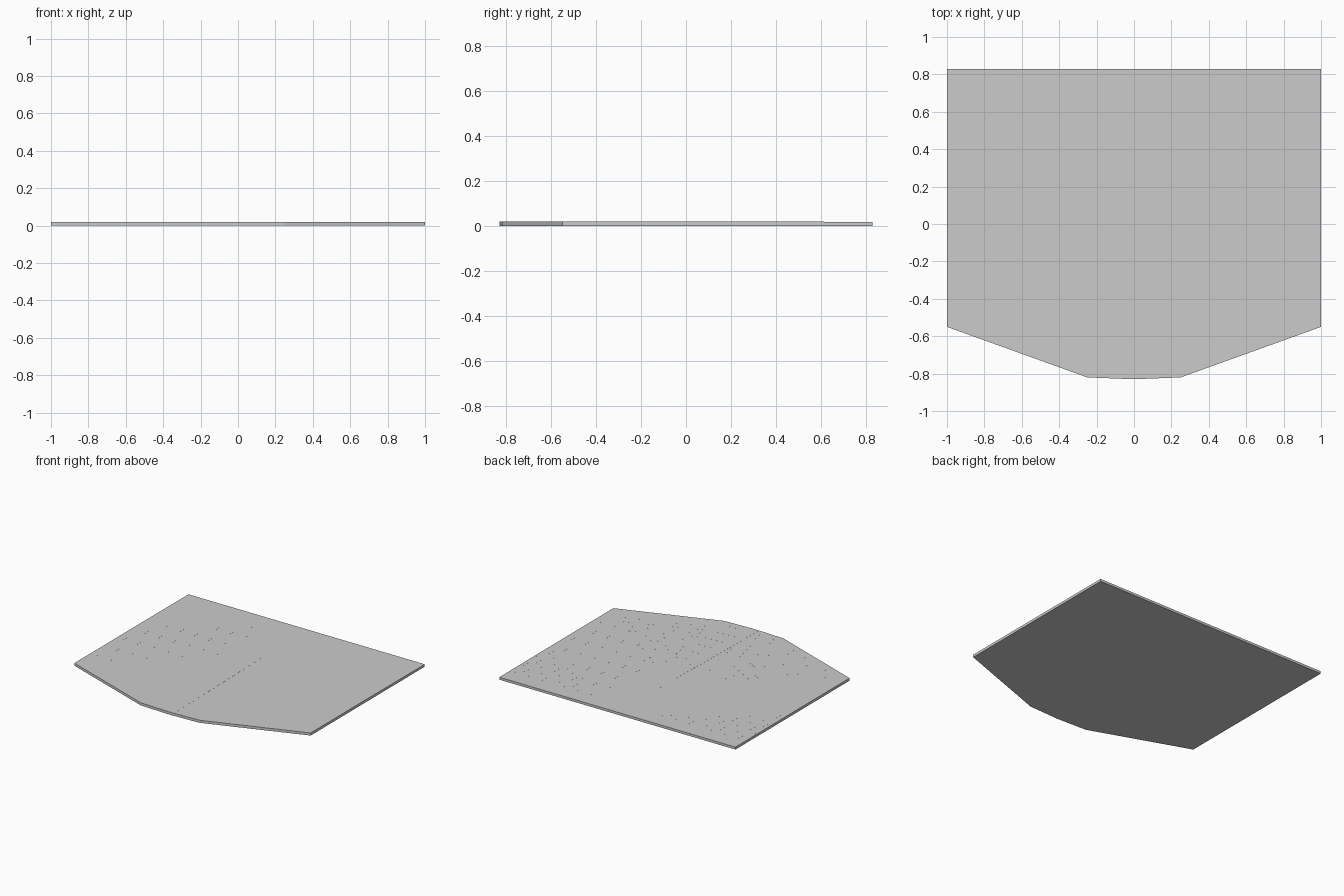
import bpy, bmesh

if "Cube" in bpy.data.objects:
    bpy.data.objects.remove(bpy.data.objects["Cube"])

ROWS = 12          # number of terrace edges
FLOOR_Z = 0.0188   # height of the flat central floor
RIM_Z = 0.0200     # height of the outermost terrace
BACK_Y = 0.83


def lerp(a, b, t):
    return a + (b - a) * t


def row_line(t):
    """Plan of one row: in from each side edge, down, across the chamfered front."""
    x, back = lerp(0.27, 1.0, t), lerp(0.70, 0.19, t)
    bend, w = lerp(0.02, -0.55, t), lerp(0.15, 0.25, t)
    front, mid = lerp(-0.10, -0.82, t), lerp(-0.105, -0.83, t)
    left = [(-1, back), (-x, back), (-x, bend), (-w, front)]
    return left + [(0, mid)] + [(-px, py) for px, py in reversed(left)]


def make_object(name, faces):
    """Weld a list of corner loops into one flat-shaded object."""
    bm = bmesh.new()
    for f in faces:
        pts = [p for i, p in enumerate(f) if p != f[i - 1]]
        if len(pts) > 2:
            bm.faces.new([bm.verts.new(p) for p in pts])
    bmesh.ops.remove_doubles(bm, verts=bm.verts, dist=0.00001)
    bmesh.ops.recalc_face_normals(bm, faces=bm.faces)
    me = bpy.data.meshes.new(name)
    bm.to_mesh(me)
    bm.free()
    ob = bpy.data.objects.new(name, me)
    bpy.context.collection.objects.link(ob)
    return ob


def at(pts, z):
    return [(x, y, z) for x, y in pts]


def wall(a, b, z0, z1):
    return [(*a, z0), (*b, z0), (*b, z1), (*a, z1)]


# Stepped plate: flat floor with back strip, then shallow nested terraces
lines = [row_line(i / ROWS) for i in range(ROWS + 1)]
levels = [lerp(FLOOR_Z, RIM_Z, (i + 1) / ROWS) for i in range(ROWS)]
faces = [at([(1, BACK_Y), (-1, BACK_Y)] + lines[0], FLOOR_Z)]
prev = FLOOR_Z
for inner, outer, z in zip(lines, lines[1:], levels):
    for i in range(len(inner) - 1):
        faces.append(at([inner[i], inner[i + 1], outer[i + 1], outer[i]], z))
        faces.append(wall(inner[i], inner[i + 1], prev, z))
    for e in (0, -1):
        faces.append(wall(inner[e], outer[e], 0, z))
    prev = z

# Outer walls and underside
rim = lines[-1]
faces += [wall(rim[i], rim[i + 1], 0, prev) for i in range(len(rim) - 1)]
for e, s in ((0, -1), (-1, 1)):
    faces.append(wall((s, BACK_Y), lines[0][e], 0, FLOOR_Z))
faces.append(wall((-1, BACK_Y), (1, BACK_Y), 0, FLOOR_Z))
faces.append(at([(1, BACK_Y), (-1, BACK_Y), (-1, 0.19), (-1, -0.55), (-0.25, -0.82),
                 (0, -0.83), (0.25, -0.82), (1, -0.55), (1, 0.19)], 0))
make_object("stepped_floor", faces)

# Central aisle: shallow ramp down to the floor, narrowing to a tip
y0, y1, w, tip, top = -0.826, 0.33, 0.04, 0.012, 0.0204
ramp = [(-w, y0, top), (w, y0, top), (tip, y1, FLOOR_Z + 0.0001), (-tip, y1, FLOOR_Z + 0.0001)]
base = [(x, y, FLOOR_Z - 0.0002) for x, y, z in ramp]
sides = [[ramp[i - 1], ramp[i], base[i], base[i - 1]] for i in range(4)]
make_object("central_aisle", [ramp, base] + sides)
